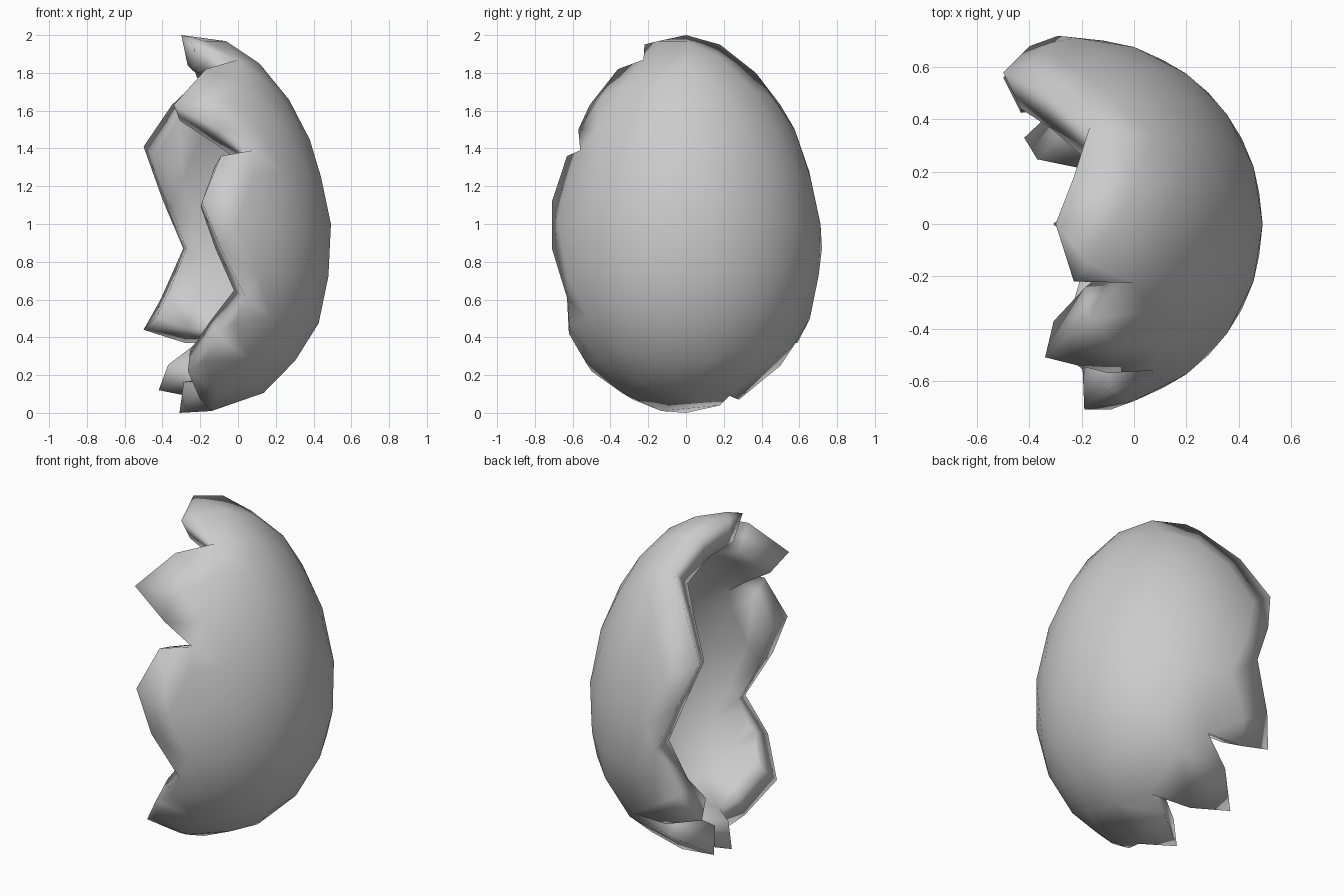
import bpy, bmesh
from mathutils import Vector
from mathutils.geometry import delaunay_2d_cdt

if "Cube" in bpy.data.objects:
    bpy.data.objects.remove(bpy.data.objects["Cube"])

AXIS_X, RADIUS, TAPER, THICKNESS = -0.22, 0.712, 0.13, 0.165

# Jagged broken rim: from the top tip, down the front, under, and up the back
RIM = [
    (-.30, 0, 2.0), (-.23, -.22, 1.95), (0, -.225, 1.87),
    (-.17, -.36, 1.82), (-.34, -.51, 1.63), (-.10, -.57, 1.50), (.08, -.56, 1.39),
    (-.09, -.63, 1.36), (-.19, -.71, 1.12), (-.09, -.71, .87), (.04, -.63, .61),
    (-.12, -.62, .42), (-.265, -.50, .22), (-.20, -.28, .07),
    (-.14, -.13, .01), (-.31, 0, 0), (-.07, .18, .04), (.07, .23, .09),
    (-.17, .28, .07), (-.42, .33, .12), (-.24, .50, .25), (-.05, .58, .37),
    (-.28, .59, .37), (-.50, .56, .44), (-.41, .66, .60), (-.29, .72, .87),
    (-.40, .68, 1.13), (-.50, .58, 1.41), (-.35, .50, 1.63), (-.17, .37, 1.80),
    (-.23, .18, 1.95),
]


def to_sphere(p):
    w = p[2] - 1
    r = RADIUS * (1 - TAPER * w)
    return Vector(((p[0] - AXIS_X) / r, p[1] / r, w)).normalized()


def to_egg(u):
    r = RADIUS * (1 - TAPER * u.z)
    return Vector((AXIS_X + u.x * r, u.y * r, 1 + u.z))


def egg_normal(p):
    x, y, w = p[0] - AXIS_X, p[1], p[2] - 1
    k = 1 - TAPER * w
    r2 = (RADIUS * k) ** 2
    return Vector((x / r2, y / r2, w + TAPER * (x * x + y * y) / (r2 * k))).normalized()


def flatten(u):
    # Stereographic map seen from the broken side
    return Vector((u.y / (1 + u.x), u.z / (1 + u.x)))


def unflatten(p):
    d = p.length_squared
    return Vector((1 - d, 2 * p.x, 2 * p.y)) / (1 + d)


# Evenly spread points on the egg, kept clear of the rim
rim = [to_sphere(p) for p in RIM]
n = len(rim)
ball = bmesh.new()
bmesh.ops.create_icosphere(ball, subdivisions=3, radius=1)
spread = [v.co.normalized() for v in ball.verts]
ball.free()
inside = [u for u in spread if u.x > -0.7 and min((u - r).length for r in rim) > 0.13]

# Shell surface: fill the rim outline in the flat map, then wrap onto the egg
verts, _, faces, orig, _, _ = delaunay_2d_cdt(
    [flatten(u) for u in rim + inside], [], [list(range(n))], 1, 1e-6)
bm = bmesh.new()
outer, lining = [], []
for p, src in zip(verts, orig):
    on_rim = [i for i in src if i < n]
    co = Vector(RIM[on_rim[0]]) if on_rim else to_egg(unflatten(p))
    outer.append(bm.verts.new(co))
    lining.append(bm.verts.new(co - THICKNESS * egg_normal(co)))
for f in faces:
    bm.faces.new([outer[i] for i in f])
    bm.faces.new([lining[i] for i in reversed(f)])

# Broken wall joining the outer surface to the lining
index = {v: i for i, v in enumerate(outer)}
for e in [e for e in bm.edges if e.is_boundary and e.verts[0] in index]:
    a, b = (loop.vert for loop in (e.link_loops[0], e.link_loops[0].link_loop_next))
    bm.faces.new((b, a, lining[index[a]], lining[index[b]]))
bmesh.ops.delete(bm, geom=[v for v in bm.verts if not v.link_faces], context='VERTS')
mesh = bpy.data.meshes.new("broken_eggshell")
bm.to_mesh(mesh)
bm.free()
shell = bpy.data.objects.new("broken_eggshell", mesh)
bpy.context.collection.objects.link(shell)
bpy.context.view_layer.objects.active = shell
shell.select_set(True)
bpy.ops.object.shade_smooth()
